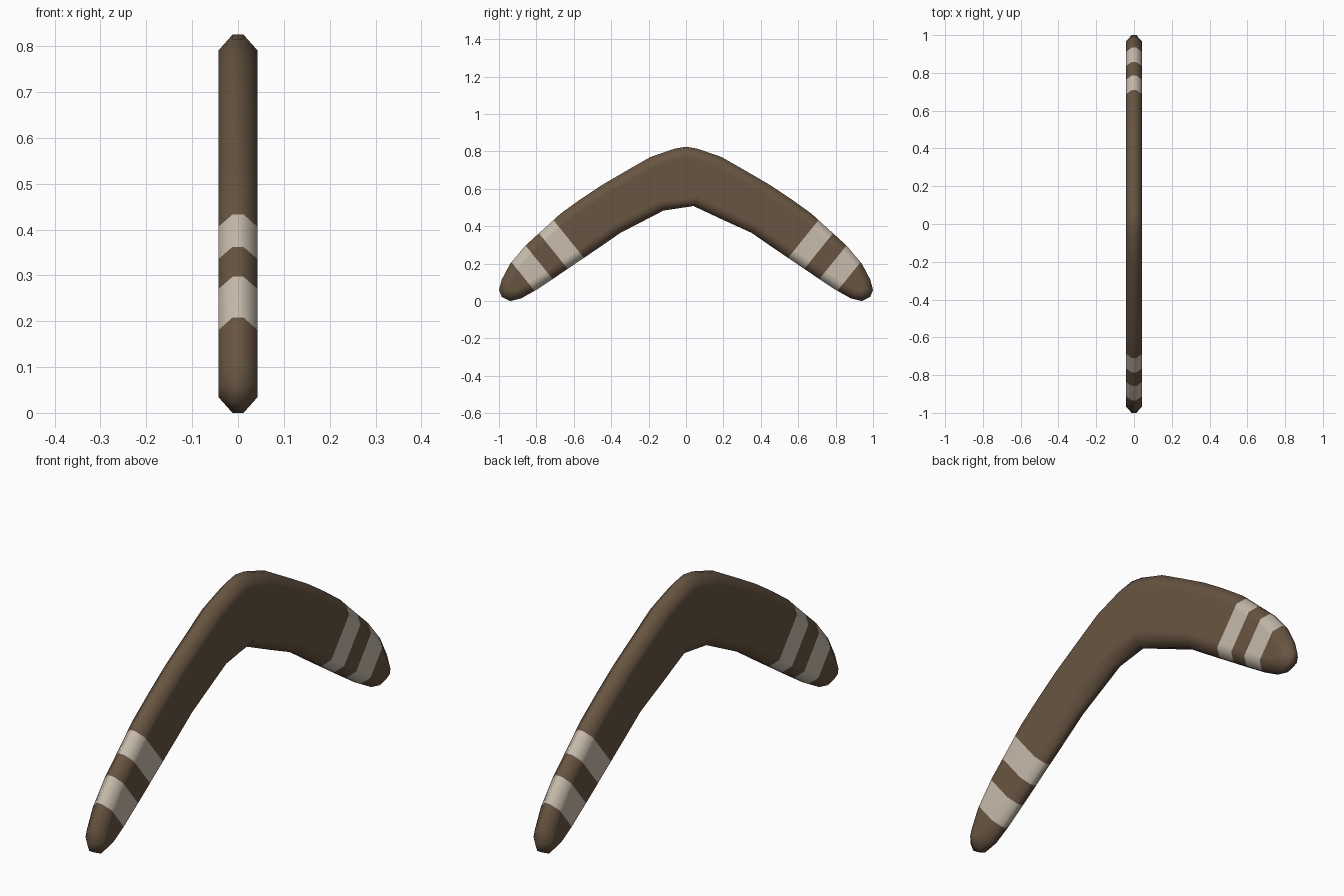
import bpy, bmesh
from mathutils import Vector

if "Cube" in bpy.data.objects:
    bpy.data.objects.remove(bpy.data.objects["Cube"])

def material(name, rgb):
    m = bpy.data.materials.new(name)
    m.diffuse_color = (*rgb, 1)
    m.use_nodes = True
    m.node_tree.nodes["Principled BSDF"].inputs["Base Color"].default_value = m.diffuse_color
    return m

wood = material("brown wood", (0.138, 0.091, 0.054))
paint = material("pale stripe paint", (0.57, 0.50, 0.41))

# Half outline (y, z): outer edge from the elbow round the tip, then inner edge back
HALF = [(0.06, 0.815), (0.19, 0.77), (0.33, 0.69), (0.45, 0.62), (0.56, 0.547), (0.67, 0.468),
        (0.77, 0.377), (0.86, 0.295), (0.94, 0.2), (0.985, 0.115), (1.0, 0.06),
        (0.985, 0.022), (0.94, 0.0), (0.88, 0.015), (0.80, 0.06), (0.68, 0.14),
        (0.55, 0.228), (0.45, 0.296), (0.35, 0.365)]
outline = [(0, 0.825)] + HALF + [(0.19, 0.438), (0.04, 0.508), (-0.12, 0.484)]
outline += [(-y, z) for y, z in reversed(HALF)]
outline = [Vector(p) for p in outline]

# Centre line, used to find the inward direction at each rim point
arm = [(0, 0.665), (0.4, 0.48), (0.68, 0.30), (0.93, 0.075)]
spine = [Vector((-y, z)) for y, z in reversed(arm[1:])] + [Vector(p) for p in arm]

def nearest_on_spine(p):
    best = None
    for a, b in zip(spine, spine[1:]):
        d = b - a
        q = a + d * max(0, min(1, (p - a).dot(d) / d.length_squared))
        if best is None or (p - q).length < (p - best).length:
            best = q
    return best

# Rings across the thickness: (x, inset from the rim)
SECTION = [(-0.043, 0.056), (-0.043, 0.035), (-0.012, 0.0),
           (0.012, 0.0), (0.043, 0.035), (0.043, 0.056)]
bm = bmesh.new()
rings = []
for x, inset in SECTION:
    ring = []
    for p in outline:
        q = p + (nearest_on_spine(p) - p).normalized() * inset
        ring.append(bm.verts.new((x, q.x, q.y)))
    rings.append(ring)

# Chamfered rim and flat sides
n = len(outline)
for r, s in zip(rings, rings[1:]):
    for i in range(n):
        j = (i + 1) % n
        bm.faces.new((r[i], r[j], s[j], s[i]))
caps = [bm.faces.new(rings[0]), bm.faces.new(rings[-1])]
bmesh.ops.triangulate(bm, faces=caps)
bmesh.ops.recalc_face_normals(bm, faces=bm.faces)

# Cut the slanted stripe edges on both arms
STRIPES = [(0.28, 0.385), (0.482, 0.597)]
AXIS = Vector((0, 0.78, -0.63))
for side in (1, -1):
    normal = Vector((0, AXIS.y * side, AXIS.z))
    for t in (t for pair in STRIPES for t in pair):
        geom = bm.verts[:] + bm.edges[:] + bm.faces[:]
        bmesh.ops.bisect_plane(bm, geom=geom, dist=1e-5,
                               plane_co=normal * t / normal.length_squared, plane_no=normal)

# Paint the faces that lie inside a stripe
for f in bm.faces:
    f.smooth = True
    c = f.calc_center_median()
    t = abs(c.y) * AXIS.y + c.z * AXIS.z
    f.material_index = int(any(a < t < b for a, b in STRIPES))

mesh = bpy.data.meshes.new("boomerang")
bm.to_mesh(mesh)
bm.free()
mesh.materials.append(wood)
mesh.materials.append(paint)
bpy.context.collection.objects.link(bpy.data.objects.new("boomerang", mesh))
